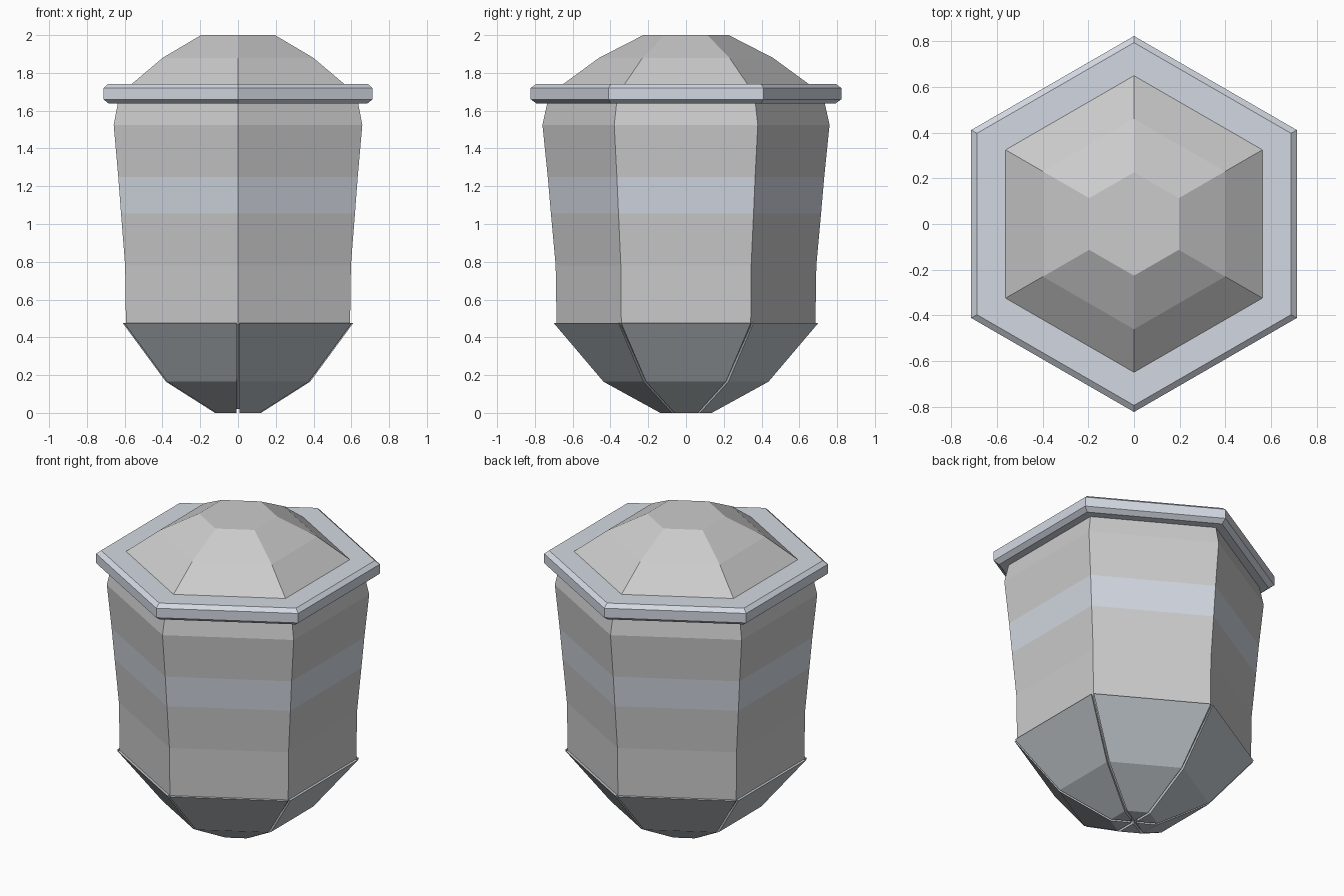
import bpy
from math import cos, sin, tan, pi, radians

if "Cube" in bpy.data.objects:
    bpy.data.objects.remove(bpy.data.objects["Cube"])


def material(name, rgb):
    m = bpy.data.materials.new(name)
    m.diffuse_color = (*rgb, 1)
    m.use_nodes = True
    m.node_tree.nodes["Principled BSDF"].inputs["Base Color"].default_value = m.diffuse_color
    return m


STONE = material("grey", (0.6, 0.6, 0.6))
PALE = material("pale_blue_grey", (0.65, 0.69, 0.76))
DARK = material("blue_grey", (0.52, 0.56, 0.59))


def make(name, verts, faces, mats):
    me = bpy.data.meshes.new(name)
    me.from_pydata(verts, [], faces)
    for m in mats:
        me.materials.append(m)
    ob = bpy.data.objects.new(name, me)
    bpy.context.collection.objects.link(ob)
    return ob


def hex_stack(name, profile, mats, accent=()):
    """Stack of hexagons (corner radius, z), corners on the y axis."""
    verts = [(r * cos(radians(30 + 60 * i)), r * sin(radians(30 + 60 * i)), z)
             for r, z in profile for i in range(6)]
    faces = []
    n = len(profile)
    for k in range(n - 1):
        for i in range(6):
            j = (i + 1) % 6
            faces.append((6 * k + i, 6 * k + j, 6 * k + 6 + j, 6 * k + 6 + i))
    faces.append(tuple(range(5, -1, -1)))
    faces.append(tuple(range(6 * n - 6, 6 * n)))
    ob = make(name, verts, faces, mats)
    for k in accent:
        for p in range(6 * k, 6 * k + 6):
            ob.data.polygons[p].material_index = 1
    return ob


# Faceted body with its flush coloured band; lower rows form the core under the plates
hex_stack("body", [(0.13, 0.02), (0.425, 0.178), (0.685, 0.468), (0.69, 0.78),
                   (0.715, 1.055), (0.732, 1.25), (0.76, 1.525), (0.73, 1.66)],
          [STONE, PALE], accent=[4])

# Chamfered rim
hex_stack("rim", [(0.79, 1.637), (0.822, 1.66), (0.822, 1.72), (0.793, 1.742)], [PALE])

# Domed lid
hex_stack("lid", [(0.658, 1.735), (0.46, 1.88), (0.226, 2.0)], [STONE])

# Six armour plates wrapping the base, with narrow gaps between them
outer = [(0.61, 0.475), (0.382, 0.165), (0.122, 0.0), (0.02, 0.0)]
inner = [(0.575, 0.475), (0.355, 0.19), (0.11, 0.03), (0.02, 0.03)]
gap = 0.009
for s in range(6):
    a = s * pi / 3
    verts = []
    for (ao, zo), (ai, zi) in zip(outer, inner):
        w = ao * tan(pi / 6) - gap
        wi = ai * tan(pi / 6) - gap
        for d, t, z in ((ao, -w, zo), (ao, w, zo), (ai, wi, zi), (ai, -wi, zi)):
            verts.append((d * cos(a) - t * sin(a), d * sin(a) + t * cos(a), z))
    faces = [(0, 1, 2, 3), (15, 14, 13, 12)]
    for k in range(3):
        for i in range(4):
            j = (i + 1) % 4
            faces.append((4 * k + j, 4 * k + i, 4 * k + 4 + i, 4 * k + 4 + j))
    make(f"base_plate_{s + 1}", verts, faces, [DARK])
